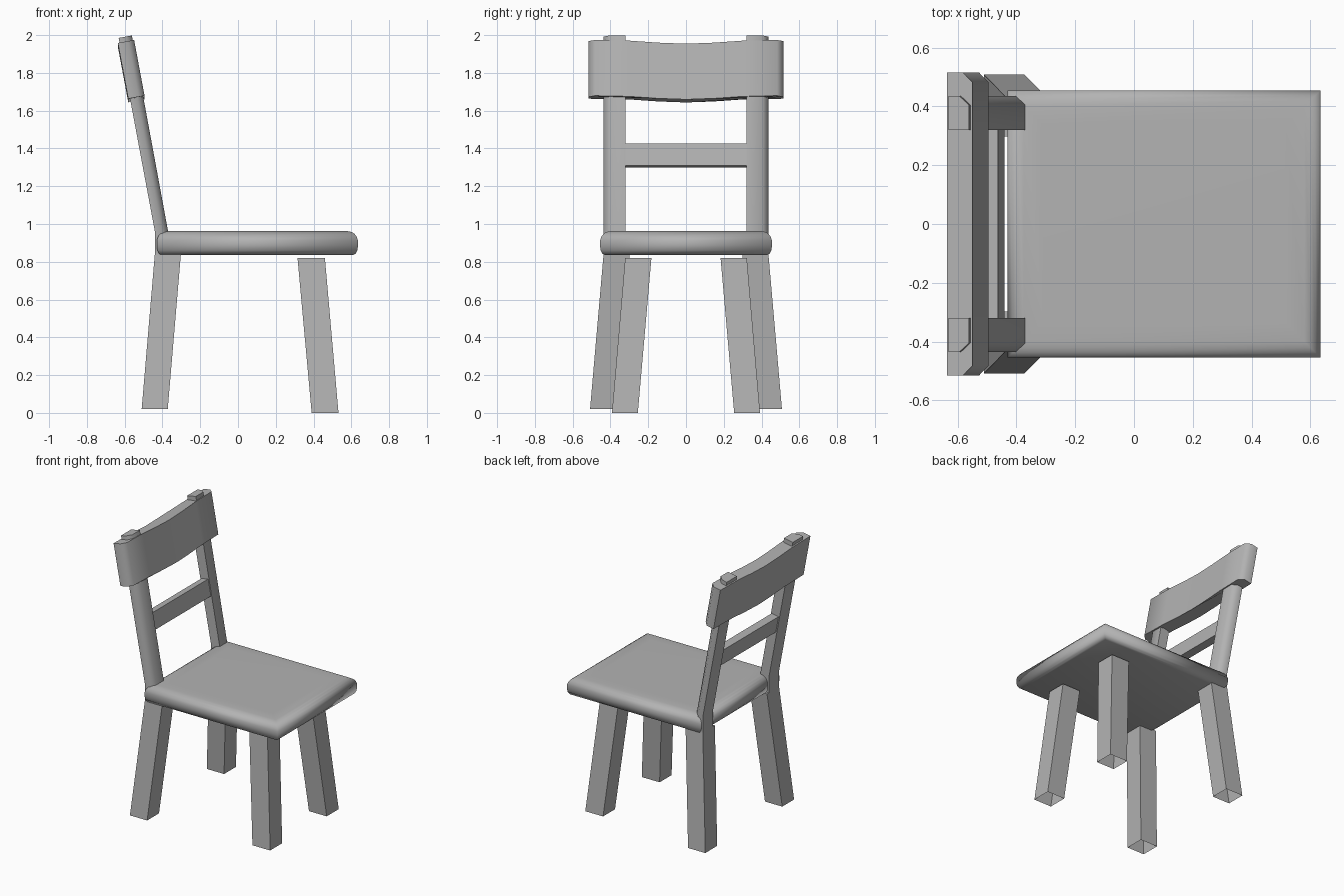
import bpy, math

if "Cube" in bpy.data.objects:
    bpy.data.objects.remove(bpy.data.objects["Cube"])

# Mid-grey finish shared by every part
grey = bpy.data.materials.new("mid_grey")
grey.diffuse_color = (0.45, 0.45, 0.45, 1)
grey.use_nodes = True
grey.node_tree.nodes["Principled BSDF"].inputs["Base Color"].default_value = grey.diffuse_color


def make(name, verts, faces, smooth):
    me = bpy.data.meshes.new(name)
    me.from_pydata(verts, [], faces)
    me.update()
    me.materials.append(grey)
    ob = bpy.data.objects.new(name, me)
    bpy.context.collection.objects.link(ob)
    if smooth:
        bpy.context.view_layer.objects.active = ob
        ob.select_set(True)
        bpy.ops.object.shade_smooth_by_angle(angle=math.radians(smooth))
        ob.select_set(False)
    return ob


def loft(name, rings, bottom=True, top=True, smooth=0):
    """Join counter-clockwise rings stacked from bottom to top."""
    n = len(rings[0])
    verts = [v for r in rings for v in r]
    faces = []
    for k in range(len(rings) - 1):
        for i in range(n):
            j = (i + 1) % n
            faces.append((k*n + i, k*n + j, (k+1)*n + j, (k+1)*n + i))
    if bottom:
        faces.append(tuple(reversed(range(n))))
    if top:
        faces.append(tuple(range(len(verts) - n, len(verts))))
    return make(name, verts, faces, smooth)


def rect(x0, x1, y0, y1, z):
    return [(x0, y0, z), (x1, y0, z), (x1, y1, z), (x0, y1, z)]


def mirror_y(ob):
    m = ob.modifiers.new("Mirror", 'MIRROR')
    m.use_axis = (False, True, False)
    return ob


# Backrest lean: back plane of the posts at height z, and cuts square to it
LEAN = -0.187


def back_x(z):
    return -0.44 + LEAN * (z - 0.96)


def leaned(d, y, z, drop=0):
    """Point at depth d in front of the leaning back plane."""
    return (back_x(z) + d, y, z - LEAN * d - drop)


# Seat: cushion with rounded edges and square plan corners
profile = [(0.03, 0.835), (0.013, 0.842), (0.003, 0.86), (0, 0.885),
           (0, 0.912), (0.006, 0.932), (0.018, 0.948), (0.034, 0.958),
           (0.055, 0.962), (0.12, 0.963)]
loft("seat", [rect(-0.43 + i, 0.635 - i, -0.455 + i, 0.455 - i, z)
              for i, z in profile], smooth=100)

# Splayed legs, open underneath
mirror_y(loft("front_leg", [rect(0.39, 0.532, 0.255, 0.392, 0),
                            rect(0.315, 0.46, 0.183, 0.322, 0.82)], bottom=False))
mirror_y(loft("back_leg", [rect(-0.51, -0.372, 0.372, 0.508, 0.02),
                           rect(-0.44, -0.302, 0.298, 0.436, 0.845)], bottom=False))

# Back posts with a chamfered outer front corner
section = [(0, 0.32), (0.07, 0.32), (0.07, 0.405), (0.037, 0.436), (0, 0.436)]
mirror_y(loft("back_post", [
    [(-0.44 + d, y, 0.84) for d, y in section],
    [(-0.44 + d, y, 0.96) for d, y in section],
    [leaned(d, y, 1.985) for d, y in section]], smooth=60))

# Middle rail between the posts
loft("back_rail", [[leaned(d, y, z) for d, y in
                    ((0.008, -0.33), (0.062, -0.33), (0.062, 0.33), (0.008, 0.33))]
                   for z in (1.297, 1.415)])

# Top board: chamfered ends, edges dipping gently in the middle
ys = [-0.3, -0.15, 0, 0.15, 0.3]
front = [(0.077, -0.482)] + [(0.077, y) for y in ys] + [(0.077, 0.482)]
outline = ([(-0.009, -0.515), (0.045, -0.515)] + front + [(0.045, 0.515), (-0.009, 0.515)]
           + [(-0.009, y) for y in reversed(ys)])


def dip(y):
    return 0.02 * (1 + math.cos(math.pi * min(abs(y) / 0.42, 1))) / 2


loft("top_board", [[leaned(d, y, z, dip(y)) for d, y in outline]
                   for z in (1.665, 1.96)], smooth=60)
